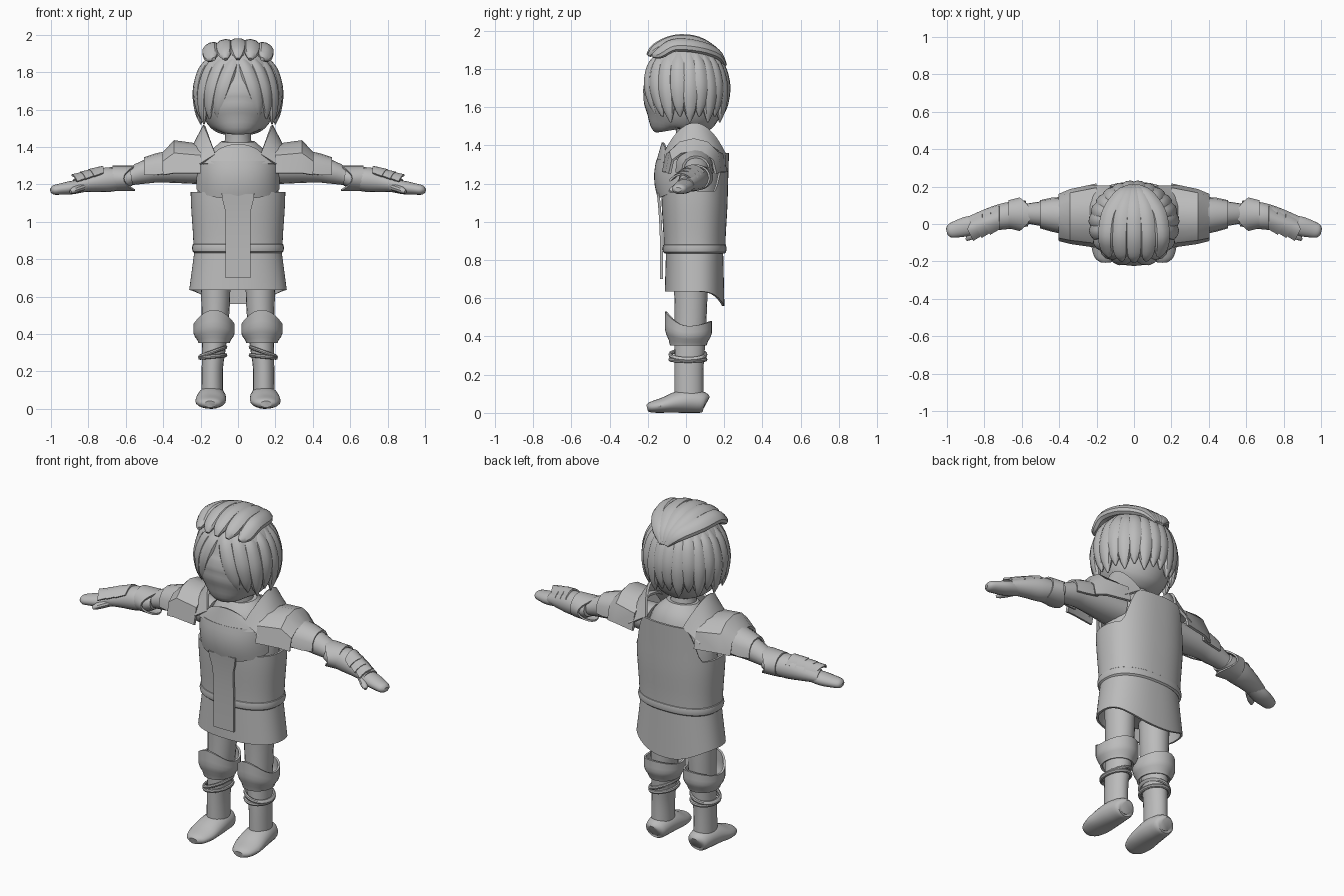
import bpy, bmesh
from math import sin, cos, pi, radians
from mathutils import Vector

cube = bpy.data.objects.get("Cube")
if cube:
    bpy.data.objects.remove(cube, do_unlink=True)

GREY = (0.5, 0.5, 0.5, 1)
clay = bpy.data.materials.new("plain_grey")
clay.use_nodes = True
clay.diffuse_color = GREY
clay.node_tree.nodes["Principled BSDF"].inputs["Base Color"].default_value = GREY
parts = []


def finish(name, bm, mirror=False, thick=0):
    bmesh.ops.recalc_face_normals(bm, faces=bm.faces)
    me = bpy.data.meshes.new(name)
    bm.to_mesh(me)
    bm.free()
    me.materials.append(clay)
    ob = bpy.data.objects.new(name, me)
    bpy.context.collection.objects.link(ob)
    if thick:
        m = ob.modifiers.new("thickness", 'SOLIDIFY')
        m.thickness, m.offset = thick, 0
    if mirror:
        ob.modifiers.new("mirror", 'MIRROR').use_mirror_merge = False
    parts.append(ob)


def mix(a, b, t):
    return a + (b - a) * t


def smooth(a, b, x):
    t = min(1, max(0, (x - a) / (b - a)))
    return t * t * (3 - 2 * t)


def spline(pts, steps):
    """Smooth path running through every point."""
    v = [Vector(p) for p in pts]
    out = []
    for i in range(len(v) - 1):
        a, b, c, d = v[max(i - 1, 0)], v[i], v[i + 1], v[min(i + 2, len(v) - 1)]
        for s in range(steps):
            t = s / steps
            out.append(b + (c - a) * (t / 2) + (a * 2 - b * 5 + c * 4 - d) * (t * t / 2)
                       + (b * 3 - a - c * 3 + d) * (t ** 3 / 2))
    return out + [v[-1]]


def tube(name, pts, normal=(0, 0, 1), centre=None, n=16, steps=4, mirror=False):
    """Oval sweep; each point is x, y, z, half width, half height."""
    path = spline(pts, steps)
    bm = bmesh.new()
    rings = []
    for i, p in enumerate(path):
        pos = p[0:3]
        pos = Vector(pos)
        tan = (Vector(path[min(i + 1, len(path) - 1)][0:3]) - Vector(path[max(i - 1, 0)][0:3])).normalized()
        ref = pos - Vector(centre) if centre else Vector(normal)
        side = tan.cross(ref).normalized()
        up = side.cross(tan)
        rings.append([bm.verts.new(pos + side * (cos(2 * pi * k / n) * p[3]) + up * (sin(2 * pi * k / n) * p[4]))
                      for k in range(n)])
    for a, b in zip(rings, rings[1:]):
        for k in range(n):
            bm.faces.new((a[k], a[(k + 1) % n], b[(k + 1) % n], b[k]))
    bm.faces.new(rings[0])
    bm.faces.new(rings[-1])
    finish(name, bm, mirror)


def patch(name, f, nu, nv, loop_u=False, loop_v=False, thick=0.0, mirror=False):
    """Sheet from f(u, v), with u and v from 0 to 1."""
    bm = bmesh.new()
    cu, cv = nu + (not loop_u), nv + (not loop_v)
    g = [[bm.verts.new(f(i / nu, j / nv)) for j in range(cv)] for i in range(cu)]
    for i in range(nu):
        for j in range(nv):
            a, b = g[i], g[(i + 1) % cu]
            k = (j + 1) % cv
            bm.faces.new((a[j], b[j], b[k], a[k]))
    finish(name, bm, mirror, thick)


def oval(a, rx, ry, z, cx=0.0, cy=0.045, p=0.85):
    c, s = cos(a), sin(a)
    return (cx + rx * abs(c) ** p * (1 if c > 0 else -1), cy + ry * abs(s) ** p * (1 if s > 0 else -1), z)


def hoop(name, c, rx, ry, w, h, tilt=0.0, p=1.0, mirror=False):
    def f(u, v):
        r = w * cos(2 * pi * v)
        x, y, z = oval(2 * pi * u, rx + r, ry + r, c[2] + h * sin(2 * pi * v), c[0], c[1], p)
        return x, y, z + tilt * (x - c[0])
    patch(name, f, 40, 8, True, True, mirror=mirror)


# Head and neck
tube("head", [(0, -.07, 1.48, .08, .08), (0, -.07, 1.5, .13, .13), (0, -.05, 1.55, .175, .185),
              (0, -.022, 1.62, .205, .212), (0, 0, 1.72, .22, .215), (0, 0, 1.82, .2, .19),
              (0, 0, 1.9, .14, .14), (0, 0, 1.94, .04, .04)], (0, -1, 0), n=32)
tube("neck", [(0, .03, 1.36, .09, .08), (0, .02, 1.44, .07, .07), (0, .01, 1.54, .07, .07)], (0, -1, 0))

# Hanging hair locks, parted at the front
LOCKS = 10
for i in range(LOCKS):
    end = mix(.6, pi - .12, i / (LOCKS - 1))
    start = end - max(0, .5 * (1.6 - end))
    tip = 1.52 + .03 * (i % 2) + .04 * (i == 0)
    pts = []
    for t, r, w in ((0, .14, .03), (.2, .185, .042), (.5, .207, .047), (.8, .207, .032), (1, .2, .004)):
        a = mix(start, end, t ** .8)
        pts.append((r * sin(a), -r * cos(a) * .95, mix(1.87, tip, t), w, w * .8))
    tube("hair_lock", pts, centre=(0, 0, 1.68), n=10, mirror=True)

# Swept-back hair on the crown
for x in (-.13, -.065, 0, .065, .13):
    d = 1.5 * x * x
    tube("crown_lock", [(x, -.2 + d, 1.87, .012, .01), (1.1 * x, -.16 + d, 1.91 - d, .04, .025),
                        (1.15 * x, -.06, 1.95 - d, .047, .03), (x, .06, 1.942 - d, .047, .03),
                        (.5 * x, .16, 1.88, .04, .025), (.15 * x, .205, 1.82, .01, .01)],
         centre=(0, 0, 1.68), n=10)

# Torso core, breastplate shell, skirt and belt
tube("torso", [(0, .045, .7, .21, .13), (0, .045, 1.1, .22, .14), (0, .04, 1.25, .2, .15),
               (0, .035, 1.36, .16, .13), (0, .03, 1.43, .09, .08)], (0, -1, 0), n=32)


def cuirass(u, v):
    a = 2 * pi * u
    z = mix(.85, 1.16 + .2 * smooth(.55, .9, sin(a)), v)
    k = smooth(.85, 1.16, z)
    return oval(a, mix(.232, .247, k), mix(.155, .168, k) + .03 * max(0, z - 1.16) * (sin(a) > 0), z)


def skirt(u, v):
    a = 2 * pi * u
    z = mix(.635 - .075 * max(0, sin(a)) ** 3, .86, v)
    return oval(a, mix(.255, .225, v), mix(.15, .143, v), z)


patch("cuirass", cuirass, 64, 8, True, thick=.012)
patch("skirt", skirt, 64, 6, True, thick=.012)
hoop("belt", (0, .045, .86), .233, .155, .013, .027, p=.85)


# Front chest plate, throat plate and hanging tabard
def chest(u, v):
    s = 2 * u - 1
    z = mix(1.125 + .05 * s * s, 1.325, v)
    return oval(-pi / 2 + s * 1.25, .225, .175 + .03 * sin(pi * mix(.12, .8, v)), z, p=.9)


def throat(u, v):
    s = 2 * u - 1
    x = s * mix(.19, .1, v)
    return x, -.15 + .03 * v + 1.6 * x * x, mix(1.31, 1.415 - .03 * s * s, v)


def tabard(u, v):
    w = mix(.066, .088, smooth(.75, 1, v))
    return (2 * u - 1) * w, -.128 - .018 * v ** 3, mix(.7, 1.15, v)


patch("chest_plate", chest, 20, 6, thick=.014)
patch("throat_plate", throat, 12, 4, thick=.014)
patch("tabard", tabard, 6, 10, thick=.014)


# Raised collar and layered shoulder guards
def collar(u, v):
    s = 2 * u - 1
    k = 1 - s * s
    return mix(.12 + .06 * k, .23, v), .045 + .155 * s, mix(1.36 + .155 * k, 1.29 + .13 * k, v)


def arch(rings):
    """Bent plate over the arm; each ring is x, mid y, half width, top, bottom."""
    def f(u, v):
        i = min(int(v * (len(rings) - 1) + 1e-6), len(rings) - 2)
        t = v * (len(rings) - 1) - i
        x, cy, half, top, low = (mix(a, b, t) for a, b in zip(rings[i], rings[i + 1]))
        return x, cy - half * cos(pi * u), low + (top - low) * sin(pi * u) ** .7
    return f


patch("collar", collar, 14, 4, thick=.014, mirror=True)
patch("shoulder_guard", arch([(.2, .045, .165, 1.41, 1.26), (.34, .04, .14, 1.43, 1.26),
                              (.4, .035, .12, 1.365, 1.25)]), 6, 2, thick=.014, mirror=True)
patch("upper_arm_guard", arch([(.37, .045, .095, 1.375, 1.26), (.44, .05, .085, 1.36, 1.25),
                               (.5, .052, .07, 1.34, 1.25)]), 8, 2, thick=.012, mirror=True)

# Arms, bracers and hands
tube("arm", [(.17, .045, 1.28, .1, .08), (.4, .055, 1.285, .075, .075), (.5, .055, 1.265, .065, .062),
             (.6, .055, 1.237, .05, .045), (.7, .04, 1.22, .05, .045)], mirror=True)
tube("bracer", [(.575, .057, 1.237, .07, .045), (.62, .052, 1.23, .072, .058), (.7, .04, 1.225, .07, .066),
                (.78, .022, 1.212, .06, .053), (.87, -.005, 1.195, .048, .035)], mirror=True)
tube("hand", [(.82, .005, 1.195, .045, .035), (.89, -.012, 1.183, .052, .036), (.95, -.028, 1.175, .045, .03),
              (.985, -.038, 1.17, .036, .025), (1, -.042, 1.168, .018, .012)], mirror=True)
tube("thumb", [(.83, -.03, 1.185, .02, .02), (.875, -.065, 1.17, .02, .018), (.895, -.085, 1.16, .008, .008)],
     n=10, mirror=True)


def pointed(x0, length, y0, half, z0, drop, spike):
    def f(u, v):
        s = 2 * u - 1
        return (x0 + length * v + spike * v * (1 - abs(s)), y0 - .03 * v + half * s,
                z0 - drop * v - .035 * s * s)
    return f


for i in range(3):
    patch("hand_plate", pointed(.72 + .045 * i, .05, .035 - .016 * i, .06, 1.295 - .014 * i, .018, .03),
          8, 3, thick=.01, mirror=True)


def elbow_cuff(u, v):
    a = 2 * pi * u
    return mix(.58 + .03 * cos(2 * a), .67, v), .052 + mix(.085, .07, v) * cos(a), 1.232 + .063 * sin(a)


patch("elbow_cuff", elbow_cuff, 32, 3, True, thick=.01, mirror=True)

# Legs and shoes
tube("leg", [(.12, .025, .72, .08, .09), (.12, .025, .55, .076, .085), (.127, .02, .36, .066, .08),
             (.137, .015, .22, .057, .076), (.138, .015, .08, .058, .076)], (0, -1, 0), n=20, mirror=True)
tube("shoe", [(.138, .106, .05, .03, .035), (.138, .09, .055, .06, .054), (.14, .02, .062, .074, .062),
              (.143, -.05, .055, .08, .055), (.148, -.12, .04, .08, .04), (.15, -.18, .03, .06, .029),
              (.15, -.203, .025, .03, .018)], n=20, mirror=True)


# Knee guards with a pointed front
def knee(u, v):
    a = 2 * pi * u
    s = sin(a)
    top = .455 + (.075 * max(0, -s) ** 2 if s < 0 else .025 * s * s)
    k = smooth(0, .5, v)
    return oval(a, mix(.078, .104, k), mix(.09, .117, k), mix(.355, top, v), .128, .012, 1)


patch("knee_guard", knee, 32, 6, True, thick=.012, mirror=True)
for z, tilt in ((.305, -.35), (.28, -.1)):
    hoop("shin_band", (.135, .01, z), .068, .092, .01, .011, tilt, mirror=True)

# Bake modifiers and shade smooth with sharp edges kept
bpy.ops.object.select_all(action='DESELECT')
for ob in parts:
    ob.select_set(True)
bpy.context.view_layer.objects.active = parts[0]
bpy.ops.object.convert(target='MESH')
bpy.ops.object.shade_smooth_by_angle(angle=radians(35))
